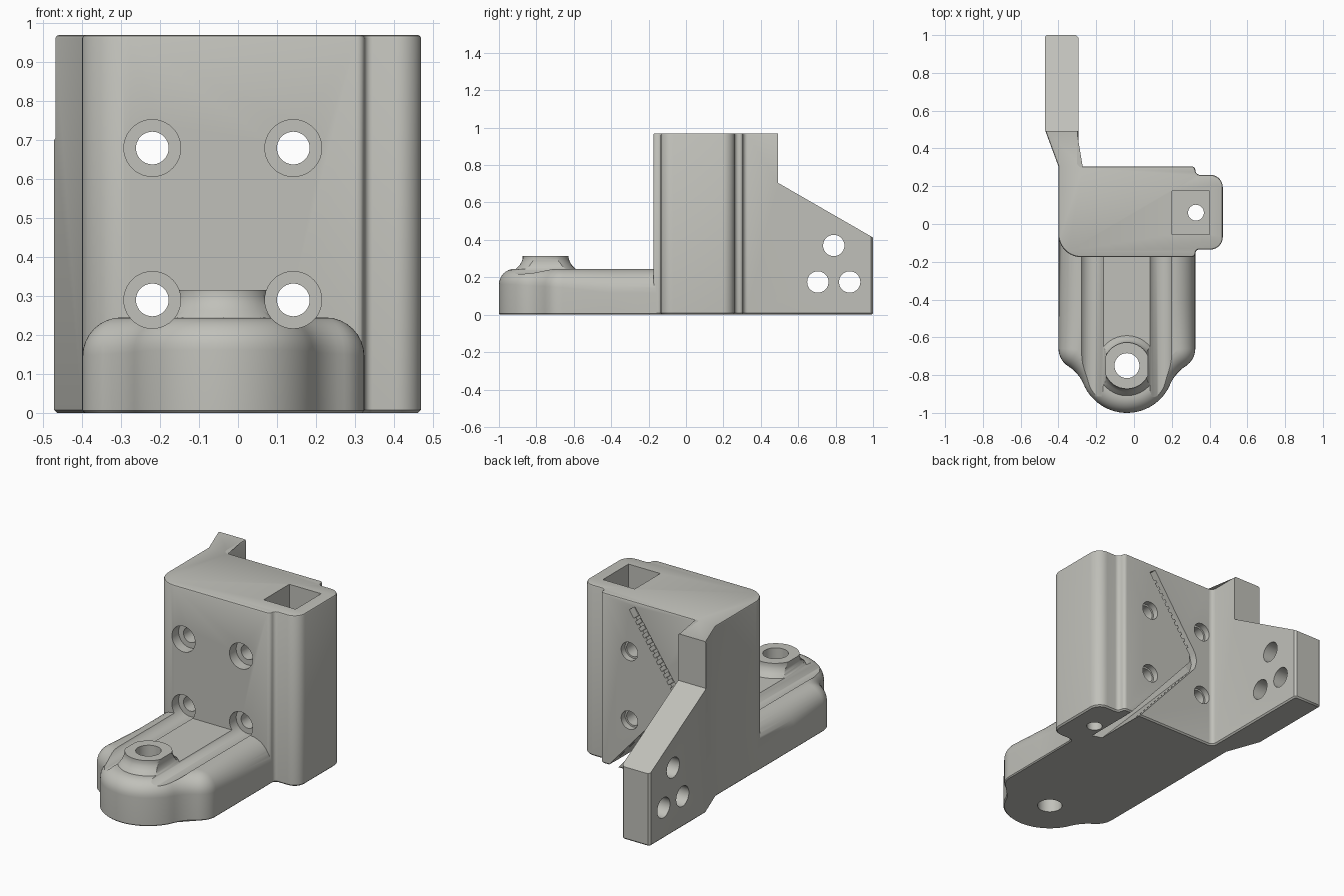
import bpy, bmesh, math
from mathutils import Vector

if "Cube" in bpy.data.objects:
    bpy.data.objects.remove(bpy.data.objects["Cube"])

grey = bpy.data.materials.new("light_grey")
grey.diffuse_color = (0.53, 0.53, 0.49, 1)
grey.use_nodes = True
grey.node_tree.nodes["Principled BSDF"].inputs["Base Color"].default_value = grey.diffuse_color


def make(name, bm):
    bmesh.ops.connect_verts_nonplanar(bm, angle_limit=0.002, faces=bm.faces[:])
    bmesh.ops.recalc_face_normals(bm, faces=bm.faces[:])
    me = bpy.data.meshes.new(name)
    bm.to_mesh(me)
    bm.free()
    me.materials.append(grey)
    ob = bpy.data.objects.new(name, me)
    bpy.context.scene.collection.objects.link(ob)
    return ob


def arc(cx, cy, r, a0, a1, n=8):
    return [(cx + r * math.cos(math.radians(a0 + (a1 - a0) * i / n)),
             cy + r * math.sin(math.radians(a0 + (a1 - a0) * i / n))) for i in range(n + 1)]


def clean(pts):
    out = []
    for p in pts:
        if not out or math.dist(p, out[-1]) > 1e-3:
            out.append(p)
    return out


def inward(pts):
    """Mitred inward offset directions of a clockwise outline."""
    res = []
    for i, p in enumerate(pts):
        a, b, c = Vector(pts[i - 1]), Vector(p), Vector(pts[(i + 1) % len(pts)])
        d1, d2 = (b - a).normalized(), (c - b).normalized()
        n1, n2 = Vector((d1.y, -d1.x)), Vector((d2.y, -d2.x))
        m = (n1 + n2).normalized()
        res.append(m / max(0.5, m.dot(n1)))
    return res


def loft(name, rings):
    bm = bmesh.new()
    loops = [[bm.verts.new(p) for p in ring] for ring in rings]
    n = len(loops[0])
    for a, b in zip(loops, loops[1:]):
        for i in range(n):
            bm.faces.new((a[i], a[(i + 1) % n], b[(i + 1) % n], b[i]))
    bm.faces.new(loops[0])
    bm.faces.new(loops[-1])
    return make(name, bm)


def prism(axis, poly, h0, h1):
    """Cutter along x, y or z from an outline in the other two coordinates."""
    place = {"x": lambda u, v, h: (h, u, v), "y": lambda u, v, h: (u, h, v),
             "z": lambda u, v, h: (u, v, h)}[axis]
    return loft("cutter", [[place(u, v, h) for u, v in poly] for h in (h0, h1)])


def cylinder(axis, a, b, r, h0, h1):
    return prism(axis, arc(a, b, r, 0, 360, 40)[:-1], h0, h1)


def volume(me):
    bm = bmesh.new()
    bm.from_mesh(me)
    v = bm.calc_volume(signed=True)
    bm.free()
    return v


def boolean(target, other, op):
    """Apply a boolean, keeping the first solver result with a sensible volume."""
    before = volume(target.data)
    for solver in ("EXACT", "MANIFOLD", "FLOAT"):
        m = target.modifiers.new("bool", "BOOLEAN")
        m.operation, m.object, m.solver = op, other, solver
        bpy.context.view_layer.update()
        deps = bpy.context.evaluated_depsgraph_get()
        me = bpy.data.meshes.new_from_object(target.evaluated_get(deps), depsgraph=deps)
        target.modifiers.remove(m)
        ratio = volume(me) / before
        if (op == "UNION" and 1.0 < ratio < 2) or (op == "DIFFERENCE" and 0.7 < ratio < 1.0):
            target.data = me
            break
    bpy.data.objects.remove(other)


# Upright block with side lobe and rear arm, one clockwise outline
outline = clean(
    [(-0.40, 0.305), (-0.472, 0.5), (-0.472, 0.99), (-0.462, 1.0), (-0.307, 1.0), (-0.295, 0.988)]
    + arc(-0.27, 0.33, 0.025, 180, 270, 5)
    + arc(0.305, 0.285, 0.02, 90, 0, 5) + arc(0.35, 0.285, 0.025, 180, 270, 5)
    + arc(0.405, 0.195, 0.065, 90, 0) + arc(0.405, -0.07, 0.065, 0, -90)
    + arc(0.345, -0.155, 0.02, 90, 180, 5) + arc(0.305, -0.155, 0.02, 0, -90, 5)
    + arc(-0.28, -0.055, 0.12, -90, -180, 12))
dirs = inward(outline)
bracket = loft("bracket", [
    [(p[0] + d.x * k, p[1] + d.y * k, z) for p, d in zip(outline, dirs)]
    for k, z in ((0.008, 0), (0, 0.008), (0, 0.962), (0.003, 0.968), (0.008, 0.97))])

# Arm slope
boolean(bracket, prism("x", [(0.492, 1.2), (0.492, 0.705), (1.1, 0.355), (1.1, 1.2)], -0.8, 0), "DIFFERENCE")

# Foot: half outline mirrored, with a rounded top edge that is tighter at the nose
CX, RC = -0.0375, 0.207
ca = math.radians(-58)
cc = (0.252 + (0.11 + RC) * math.cos(ca), -0.66 + (0.11 + RC) * math.sin(ca))
half = clean([(0.362, -0.05), (0.362, -0.4)] + arc(0.252, -0.66, 0.11, 0, -58, 7)
             + arc(cc[0], cc[1], RC, 122, 157, 6) + arc(0, -0.75, 0.25, -23, -90, 14))
foot_pts = [(CX + x, y) for x, y in half] + [(CX - x, y) for x, y in reversed(half[:-1])]
fd = inward(foot_pts)
fd[0], fd[-1] = Vector((-1, 0)), Vector((1, 0))
rings = [[(p[0] + d.x * 0.006, p[1] + d.y * 0.006, 0) for p, d in zip(foot_pts, fd)],
         [(p[0], p[1], 0.006) for p in foot_pts]]
for i in range(9):
    a = math.radians(i * 11.25)
    ring = []
    for p, d in zip(foot_pts, fd):
        t = min(1, max(0, (-p[1] - 0.4) / 0.26))
        s = min(1, max(0, (-p[1] - 0.66) / 0.28))
        r = 0.128 - 0.028 * t - 0.017 * s
        k = r * (1 - math.cos(a))
        ring.append((p[0] + d.x * k, p[1] + d.y * k, 0.245 - r + r * math.sin(a)))
    rings.append(ring)
boolean(bracket, loft("foot", rings), "UNION")

# Flared boss on the foot
boss_prof = [(0.16, 0.1), (0.165, 0.235), (0.158, 0.247), (0.14, 0.264), (0.128, 0.285), (0.123, 0.3), (0.123, 0.315)]
boss = loft("boss", [[(x, y, z) for x, y in arc(CX, -0.75, r, 0, 360, 40)[:-1]] for r, z in boss_prof])
boolean(bracket, boss, "UNION")

# Four counterbored bolt holes; the lower counterbores run on as channels along the foot
for x in (-0.22, 0.142):
    for z in (0.29, 0.68):
        boolean(bracket, cylinder("y", x, z, 0.073, -1.2, -0.115), "DIFFERENCE")
        boolean(bracket, cylinder("y", x, z, 0.042, -0.3, 0.5), "DIFFERENCE")
        boolean(bracket, cylinder("y", x, z, 0.052, 0.27, 0.5), "DIFFERENCE")

# Boss hole, arm holes, square pocket and its drain hole
boolean(bracket, cylinder("z", CX, -0.75, 0.066, -0.1, 0.5), "DIFFERENCE")
for y, z in ((0.79, 0.37), (0.705, 0.175), (0.875, 0.175)):
    boolean(bracket, cylinder("x", y, z, 0.057, -0.8, 0), "DIFFERENCE")
boolean(bracket, prism("y", [(0.2, 0.15), (0.4, 0.15), (0.4, 1.1), (0.2, 1.1)], -0.055, 0.175), "DIFFERENCE")
boolean(bracket, cylinder("z", 0.328, 0.06, 0.042, -0.1, 0.3), "DIFFERENCE")

# Toothed diagonal groove on the rear face, bending back to the underside
top, bend = Vector((0.125, 0.93)), Vector((-0.155, 0.52))
low0, low1 = Vector((-0.155, 0.45)), Vector((0.262, -0.02))
u, v = (bend - top).normalized(), (low1 - low0).normalized()
n, m = Vector((-u.y, u.x)) * 0.022, Vector((-v.y, v.x)) * 0.022
toothed = [top + n]
step = ((bend - top).length - 0.07) / 11
for i in range(11):
    for ds, k in ((0, 1), (0.001, 0.3), (0.018, 0.3), (0.019, 1)):
        toothed.append(top + u * (0.05 + i * step + ds) + n * k)
toothed += [bend + n, Vector((-0.133, 0.485)), low0 + m, low1 + m]
plain = [top - n, bend - n, Vector((-0.185, 0.485)), low0 - m, low1 - m]
boolean(bracket, prism("y", [tuple(p) for p in toothed + plain[::-1]], 0.26, 0.4), "DIFFERENCE")

# Lower groove deepens toward the underside
m *= 0.96
deep = [[(p.x, 0.41, p.y), (q.x, 0.41, q.y), (q.x, y, q.y), (p.x, y, p.y)]
        for p, q, y in ((low0 + m, low0 - m, 0.262), (low1 + m, low1 - m, -0.03))]
boolean(bracket, loft("cutter", deep), "DIFFERENCE")

# Smooth shading with crisp edges
bpy.ops.object.select_all(action="DESELECT")
bracket.select_set(True)
bpy.context.view_layer.objects.active = bracket
bpy.ops.object.shade_smooth_by_angle(angle=math.radians(32))
